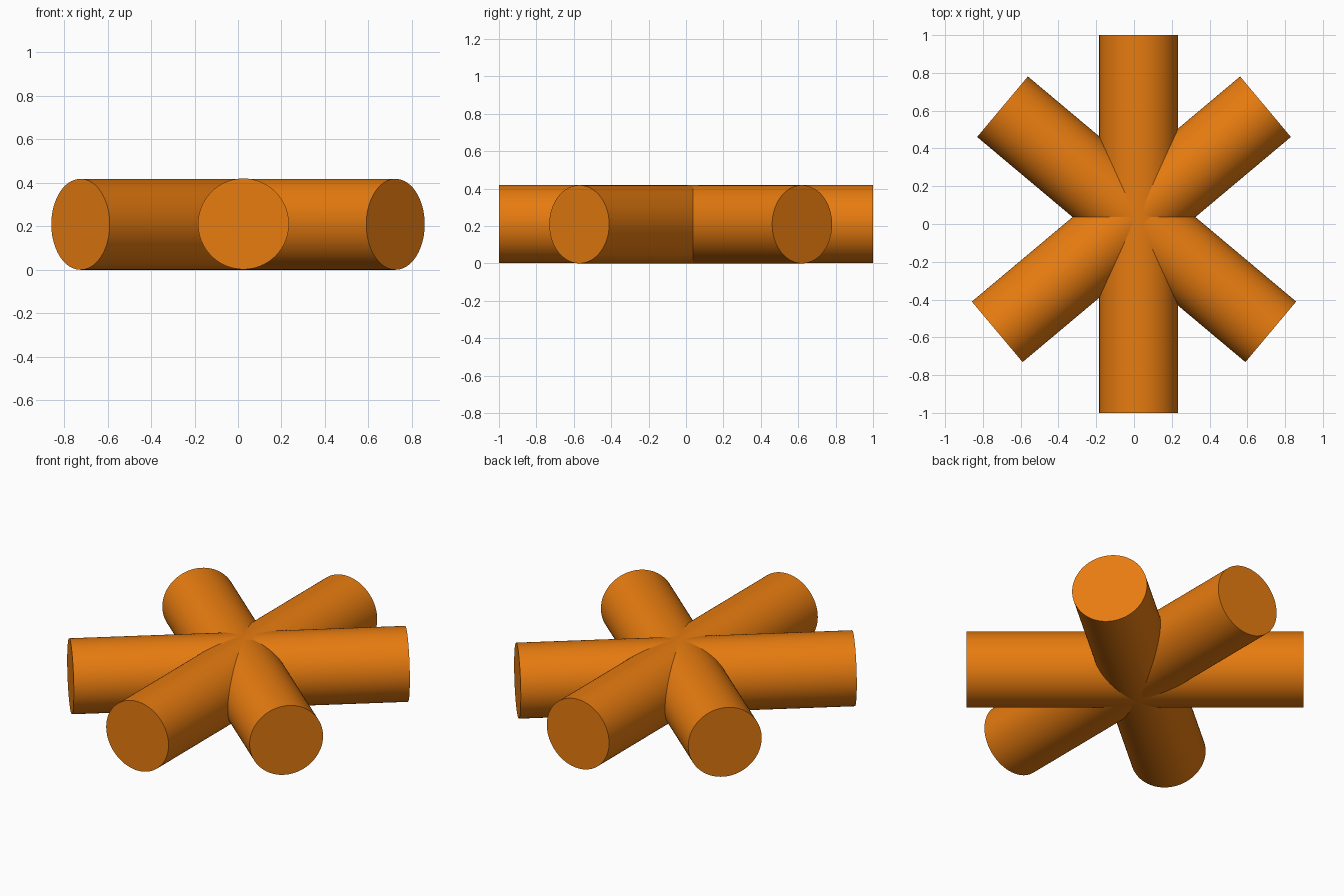
import bpy
from math import radians

if "Cube" in bpy.data.objects:
    bpy.data.objects.remove(bpy.data.objects["Cube"])

RADIUS = 0.209

orange = bpy.data.materials.new("orange")
orange.diffuse_color = (0.8, 0.2, 0.005, 1)
orange.use_nodes = True
orange.node_tree.nodes["Principled BSDF"].inputs["Base Color"].default_value = orange.diffuse_color


def bar(name, centre, length, angle):
    """Round capped bar lying flat, turned by angle from the x axis."""
    bpy.ops.mesh.primitive_cylinder_add(
        vertices=96, radius=RADIUS, depth=length, location=centre,
        rotation=(0, radians(90), radians(angle)))
    obj = bpy.context.object
    obj.name = name
    obj.data.materials.append(orange)
    bpy.ops.object.shade_smooth_by_angle(angle=radians(30))


# Long bar running front to back
bar("long_bar", (0.025, 0, 0.211), 2.0, 90)

# Mirrored pair of shorter diagonal bars
for name, side in (("diagonal_bar_left", -1), ("diagonal_bar_right", 1)):
    bar(name, (-0.014 * side, 0.025, RADIUS), 1.854, 40 * side)
